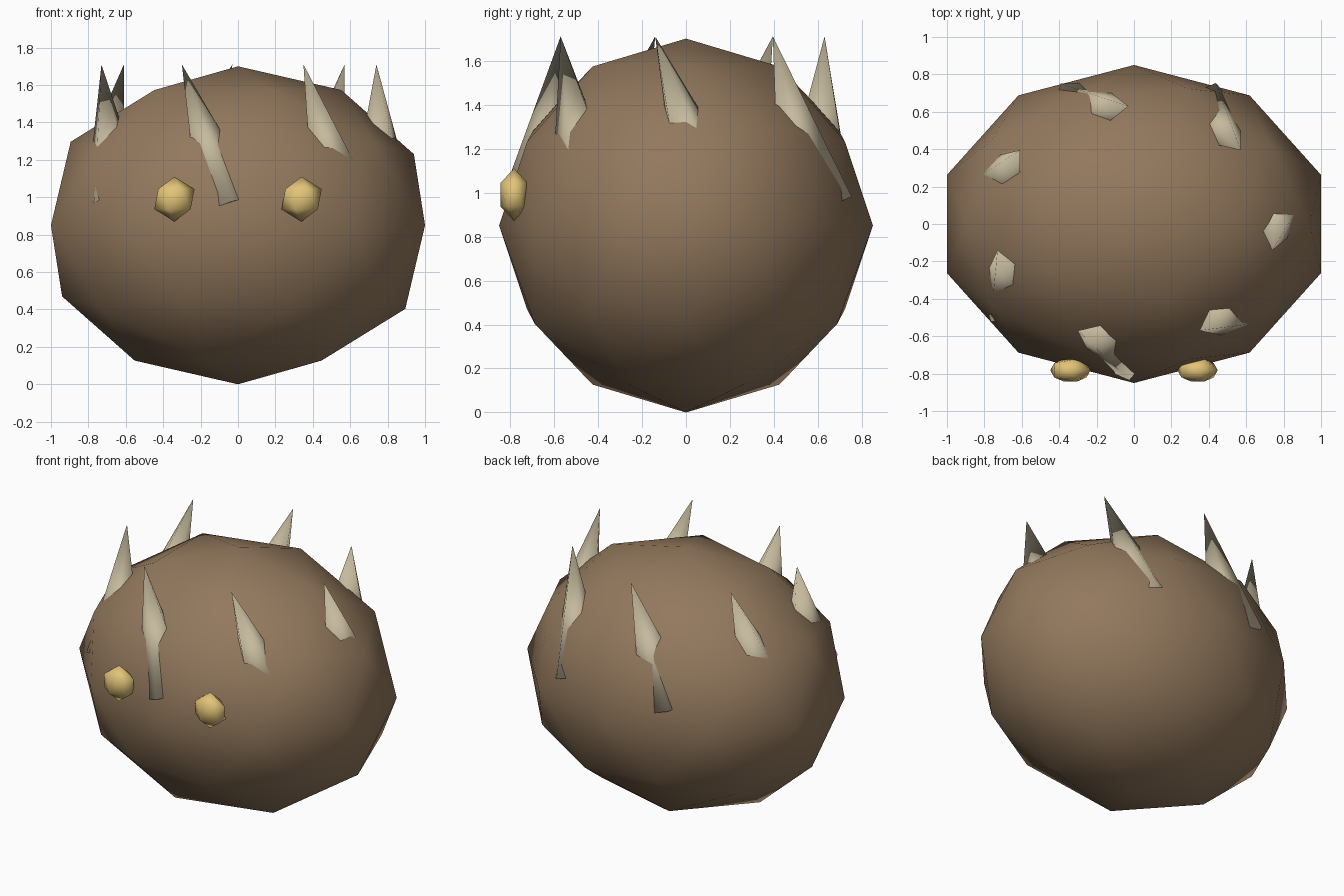
import bpy, bmesh, math
from mathutils import Vector

if "Cube" in bpy.data.objects:
    bpy.data.objects.remove(bpy.data.objects["Cube"])


def material(name, rgb):
    m = bpy.data.materials.new(name)
    m.diffuse_color = (*rgb, 1)
    m.use_nodes = True
    m.node_tree.nodes["Principled BSDF"].inputs["Base Color"].default_value = m.diffuse_color
    return m


BROWN = material("brown hide", (0.29, 0.19, 0.11))
BONE = material("pale bone", (0.56, 0.49, 0.34))
AMBER = material("amber eye", (0.76, 0.55, 0.19))


def finish(name, bm, mat):
    bmesh.ops.recalc_face_normals(bm, faces=bm.faces)
    for f in bm.faces:
        f.smooth = True
    me = bpy.data.meshes.new(name)
    bm.to_mesh(me)
    bm.free()
    me.materials.append(mat)
    ob = bpy.data.objects.new(name, me)
    bpy.context.collection.objects.link(ob)
    return ob


def ball(name, centre, radii, detail, mat):
    bm = bmesh.new()
    bmesh.ops.create_icosphere(bm, subdivisions=detail, radius=1)
    for v in bm.verts:
        v.co = Vector(c + r * p for c, r, p in zip(centre, radii, v.co))
    return finish(name, bm, mat)


def spike(name, tip, heading):
    """Five-sided spike, leaning so its base trails along the heading."""
    along = Vector((math.cos(heading), math.sin(heading), 0))
    outward = Vector((along.y, -along.x, 0))
    tip = Vector(tip)
    axis = (along * 0.34 - Vector((0, 0, 1))) * 0.76
    centre = tip + axis
    side = axis.cross(outward).normalized()
    if side.dot(along) < 0:
        side = -side
    bm = bmesh.new()
    ring = []
    for k in range(5):
        a = math.radians(57 + 72 * k)
        ring.append(bm.verts.new(centre + 0.18 * (side * math.cos(a) + outward * math.sin(a))))
    top = bm.verts.new(tip)
    bm.faces.new(ring)
    for k in range(5):
        bm.faces.new((ring[k], ring[(k + 1) % 5], top))
    return finish(name, bm, BONE)


# Round body
ball("body", (0, 0, 0.85), (1.0515, 0.85, 0.85), 2, BROWN)

# Eyes
for label, s in (("left", -1), ("right", 1)):
    ball(label + "_eye", (s * 0.34, -0.782, 0.99), (0.12, 0.072, 0.12), 1, AMBER)

# Swirling crown of spikes
tips = [(0.74, -0.14), (0.57, 0.395), (-0.03, 0.63), (-0.61, 0.395),
        (-0.73, -0.14), (-0.30, -0.57), (0.35, -0.57)]
for i, (x, y) in enumerate(tips):
    heading = math.radians(-13 + 360 / 7 * i + 95)
    spike("spike_%d" % (i + 1), (x, y, 1.71), heading)
